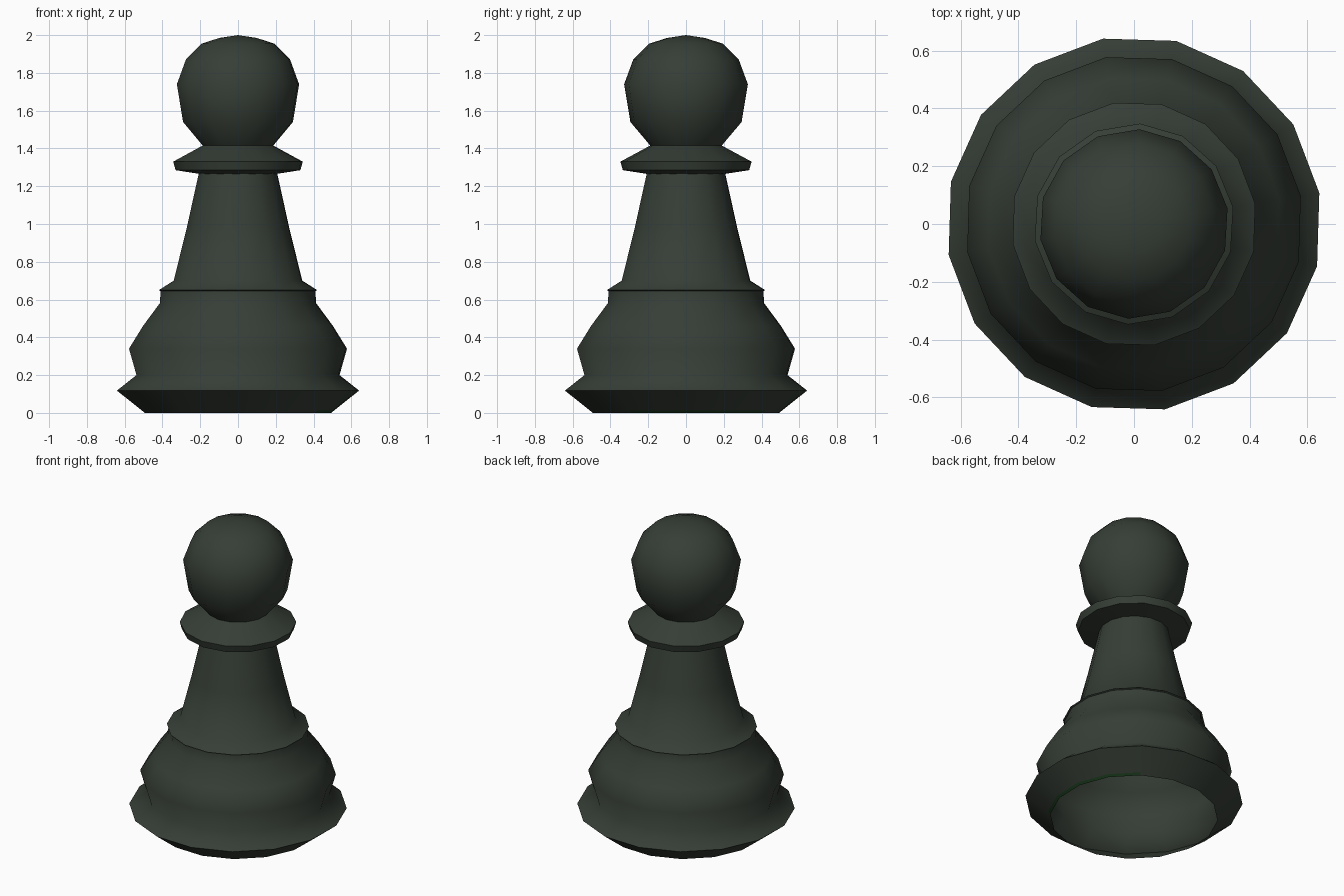
import bpy, bmesh
from math import sin, cos, atan2, degrees, radians, tau

cube = bpy.data.objects.get("Cube")
if cube:
    bpy.data.objects.remove(cube, do_unlink=True)


def material(name, rgb):
    m = bpy.data.materials.new(name)
    m.use_nodes = True
    m.diffuse_color = (*rgb, 1)
    bsdf = m.node_tree.nodes["Principled BSDF"]
    bsdf.inputs["Base Color"].default_value = (*rgb, 1)
    bsdf.inputs["Roughness"].default_value = 0.6
    return m


dark = material("dark_grey_green", (0.037, 0.048, 0.037))
felt = material("green_felt", (0.012, 0.05, 0.014))


def lathe(name, profile, sides, smooth):
    """Spin a (radius, height) profile about z into an open shell."""
    bm = bmesh.new()
    rings = []
    for r, z in profile:
        angles = [radians(9.5) + tau * i / sides for i in range(sides)]
        rings.append([bm.verts.new((r * cos(a), r * sin(a), z)) for a in angles])
    for low, high in zip(rings, rings[1:]):
        for i in range(sides):
            j = (i + 1) % sides
            bm.faces.new((low[i], low[j], high[j], high[i]))
    # Close the tip where the profile meets the axis
    bmesh.ops.remove_doubles(bm, verts=bm.verts, dist=0.0001)
    mesh = bpy.data.meshes.new(name)
    bm.to_mesh(mesh)
    bm.free()
    mesh.materials.append(dark)
    obj = bpy.data.objects.new(name, mesh)
    bpy.context.collection.objects.link(obj)
    bpy.ops.object.select_all(action='DESELECT')
    obj.select_set(True)
    bpy.context.view_layer.objects.active = obj
    bpy.ops.object.shade_smooth_by_angle(angle=radians(smooth))
    return obj


# Flared foot, open underneath, with a strip of felt left along its rim
foot = lathe("foot", [(0.5, 0), (0.515, 0.012), (0.65, 0.118)], 16, 35)
foot.data.materials.append(felt)
for face in foot.data.polygons:
    x, y, z = face.center
    if z < 0.012 and -45 < degrees(atan2(y, x)) < 57:
        face.material_index = 1

# Lower body: foot ledge, bulge and neck as one soft surface
lathe("lower_body", [(0.65, 0.118), (0.545, 0.2), (0.585, 0.34), (0.51, 0.46),
                     (0.42, 0.58), (0.415, 0.645)], 16, 75)

# Shoulder running into the tapered stem
lathe("stem", [(0.415, 0.645), (0.425, 0.65), (0.345, 0.7), (0.275, 0.98),
               (0.21, 1.27)], 16, 75)

# Collar disc
lathe("collar", [(0.205, 1.265), (0.335, 1.285), (0.348, 1.33), (0.19, 1.415)],
      14, 50)

# Round head with a shallow crown
lathe("head", [(0.185, 1.41), (0.295, 1.54), (0.328, 1.74), (0.28, 1.87),
               (0.195, 1.955), (0.1, 1.985), (0, 2)], 14, 35)
